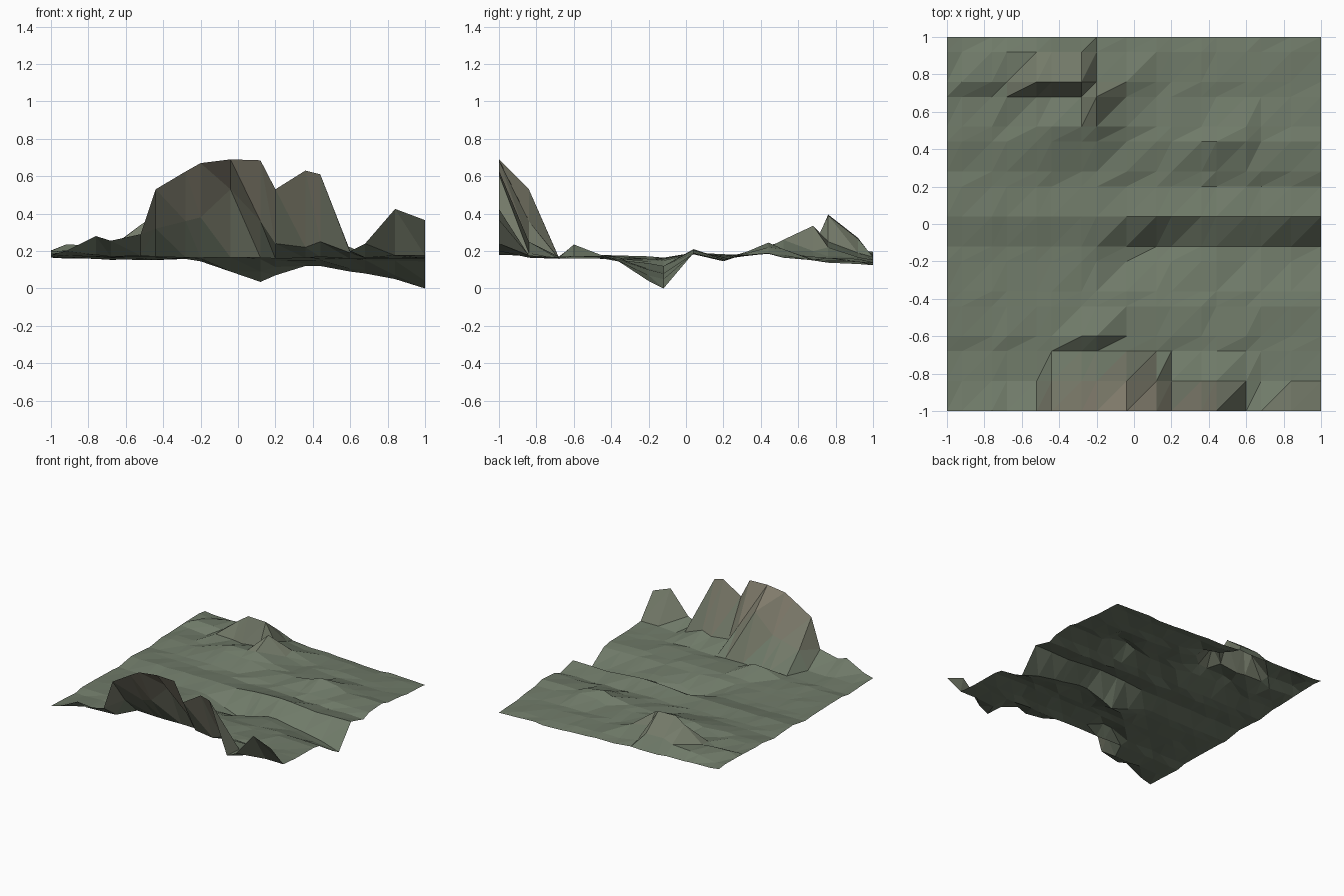
import bpy, random
from math import floor, ceil

random.seed(4)
N = 16
xs = [-1 + 0.08 * floor(i * 25 / 16) for i in range(N + 1)]
ys = [-1 + 0.08 * ceil(j * 25 / 16) for j in range(N + 1)]

# Gentle plain: height at the left and right edge of each row, front to back
left = [.18, .17, .165, .18, .175, .17, .165, .165, .185, .18, .18, .2, .2, .195, .2, .2, .19]
right = [.2, .17, .165, .165, .16, .15, .14, .13, .185, .145, .17, .185, .165, .145, .14, .135, .12]
H = [[left[j] + (right[j] - left[j]) * (x + 1) / 2 + random.uniform(-.007, .007)
      for x in xs] for j in range(N + 1)]

# Features: (row, first column, heights)
features = [
    # front cliffs
    (0, 0, [.18, .2, .28, .255, .29, .53, .625, .67, .69, .685, .53, .63, .61, .2, .24, .425, .365]),
    (1, 2, [.18, .17, .175, .32, .36, .38, .53, .36, .24, .22, .25, .19]),
    (3, 6, [.23, .235]),
    # valley
    (6, 7, [.145, .09, .09, .115, .135, .135, .105, .1, .07, .04]),
    (7, 7, [.15, .09, .035, .07, .12, .12, .09, .08, .05, 0]),
    (8, 9, [.2, .205, .21, .205]),
    # low ridge on the right
    (11, 11, [.215, .245, .22]),
    (12, 12, [.2, .21, .18]),
    # back hill
    (11, 4, [.22, .23, .22, .22]),
    (12, 4, [.23, .25, .25, .26, .2]),
    (13, 3, [.215, .21, .2, .22, .335, .2]),
    (14, 1, [.235, .23, .22, .34, .395, .39, .25, .22]),
    (15, 2, [.22, .23, .24, .27, .265, .19]),
]
for j, i0, zs in features:
    H[j][i0:i0 + len(zs)] = zs

# Terrain sheet: every cell split along the same diagonal
verts = [(xs[i], ys[j], H[j][i]) for j in range(N + 1) for i in range(N + 1)]
faces = []
for j in range(N):
    for i in range(N):
        a = j * (N + 1) + i
        b, c, d = a + 1, a + N + 2, a + N + 1
        faces += [(a, b, c), (a, c, d)]
me = bpy.data.meshes.new("terrain")
me.from_pydata(verts, [], faces)
ob = bpy.data.objects.new("terrain", me)
bpy.context.collection.objects.link(ob)

# Green plain, greyer towards the peaks
STEPS = 5
for k in range(STEPS):
    t = k / (STEPS - 1)
    m = bpy.data.materials.new("ground_%d" % k)
    m.diffuse_color = (.16 + .06 * t, .195 + .005 * t, .14 + .01 * t, 1)
    me.materials.append(m)
for p in me.polygons:
    t = (p.center.z - .2) / .4
    p.material_index = max(0, min(STEPS - 1, round(t * (STEPS - 1))))
